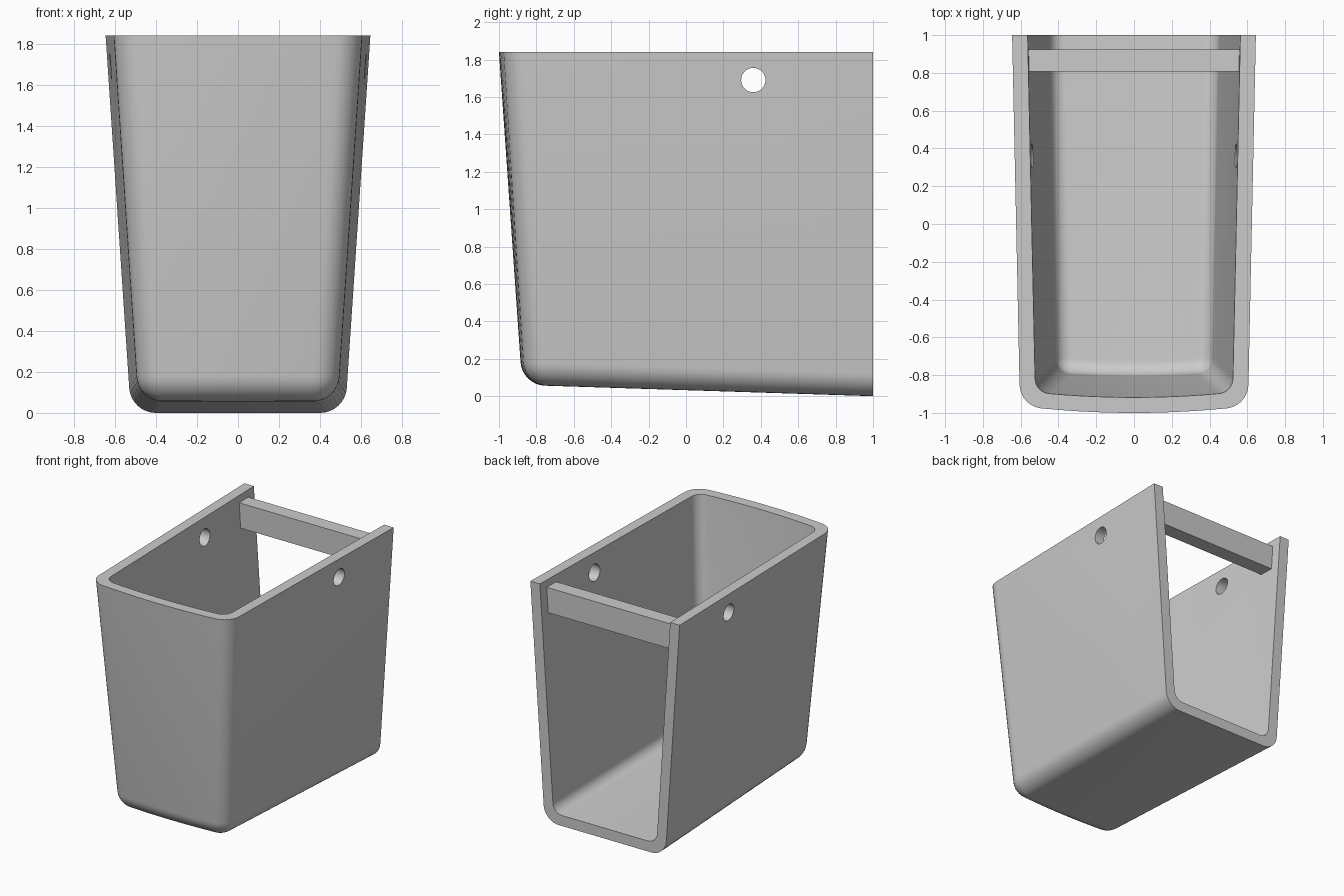
import bpy, bmesh, math
from mathutils import Matrix

if "Cube" in bpy.data.objects:
    bpy.data.objects.remove(bpy.data.objects["Cube"])

TOP = 1.84
ARC, BOW, FIL = 8, 12, 8


def floor_z(y):
    return 0.032 * (1 - y)


def half_width(y, z):
    return 0.522 + 0.067 * z - 0.021 * (1 - y)


def outline(z, inset, radius, lift):
    """Open U outline: back right, round the bowed front, to back left."""
    front = -0.872 - 0.0696 * (z if lift is None else z + 0.06) + inset
    cx = half_width(-0.87, z if lift is None else z + 0.06) - inset - radius
    cy = front + 0.1 * cx * cx + radius
    half = []
    for i in range(ARC + 1):
        a = math.pi / 2 * i / ARC
        half.append((cx + radius * math.cos(a), cy - radius * math.sin(a)))
    bow = []
    for i in range(1, BOW):
        x = cx * (1 - 2 * i / BOW)
        bow.append((x, front + 0.1 * x * x))
    right = [(half_width(1, z) - inset, 1.0)] + half
    pts = right + bow + [(-x, y) for x, y in reversed(right)]
    return [(x, y, z if lift is None else z + floor_z(y)) for x, y in pts]


def sheet(bm, wall, fillet, corner):
    """Rows of vertices from the rim down round the bottom fillet."""
    rows = [outline(TOP, wall, corner, None)]
    for i in range(FIL + 1):
        a = math.pi / 2 * i / FIL
        d = fillet * (1 - math.cos(a))
        rows.append(outline(wall + fillet * (1 - math.sin(a)), wall + d, corner - d, 1))
    return [[bm.verts.new(p) for p in r] for r in rows]


def finish(name, bm):
    bmesh.ops.recalc_face_normals(bm, faces=bm.faces)
    me = bpy.data.meshes.new(name)
    bm.to_mesh(me)
    bm.free()
    ob = bpy.data.objects.new(name, me)
    bpy.context.collection.objects.link(ob)
    return ob


# Shell: outer and inner skins joined along the rim and the open back
bm = bmesh.new()
outer = sheet(bm, 0.0, 0.12, 0.13)
inner = sheet(bm, 0.082, 0.075, 0.082)
for s in (outer, inner):
    for a, b in zip(s, s[1:]):
        for j in range(len(a) - 1):
            bm.faces.new((a[j], a[j + 1], b[j + 1], b[j]))
    bm.faces.new(s[-1])
for j in range(len(outer[0]) - 1):
    bm.faces.new((outer[0][j], outer[0][j + 1], inner[0][j + 1], inner[0][j]))
for e in (0, -1):
    for i in range(len(outer) - 1):
        bm.faces.new((outer[i][e], outer[i + 1][e], inner[i + 1][e], inner[i][e]))
bm.faces.new((outer[-1][0], outer[-1][-1], inner[-1][-1], inner[-1][0]))
shell = finish("shell", bm)

# Fixing holes through both side walls
bm = bmesh.new()
bmesh.ops.create_cone(bm, cap_ends=True, segments=32, radius1=0.065, radius2=0.065, depth=2,
                      matrix=Matrix.Translation((0, 0.36, 1.69)) @ Matrix.Rotation(math.pi / 2, 4, 'Y'))
cutter = finish("hole_cutter", bm)
cutter.hide_render = True
mod = shell.modifiers.new("holes", 'BOOLEAN')
mod.operation = 'DIFFERENCE'
mod.solver = 'EXACT'
mod.object = cutter
bpy.context.view_layer.objects.active = shell
shell.select_set(True)
bpy.ops.object.modifier_apply(modifier=mod.name)
bpy.data.objects.remove(cutter)
bpy.ops.object.shade_smooth_by_angle(angle=math.radians(30))

# Cross bar near the back of the rim
bm = bmesh.new()
bmesh.ops.create_cube(bm, size=1, matrix=Matrix.Translation((0, 0.865, 1.688))
                      @ Matrix.Diagonal((1.12, 0.115, 0.195, 1)))
finish("cross_bar", bm)
